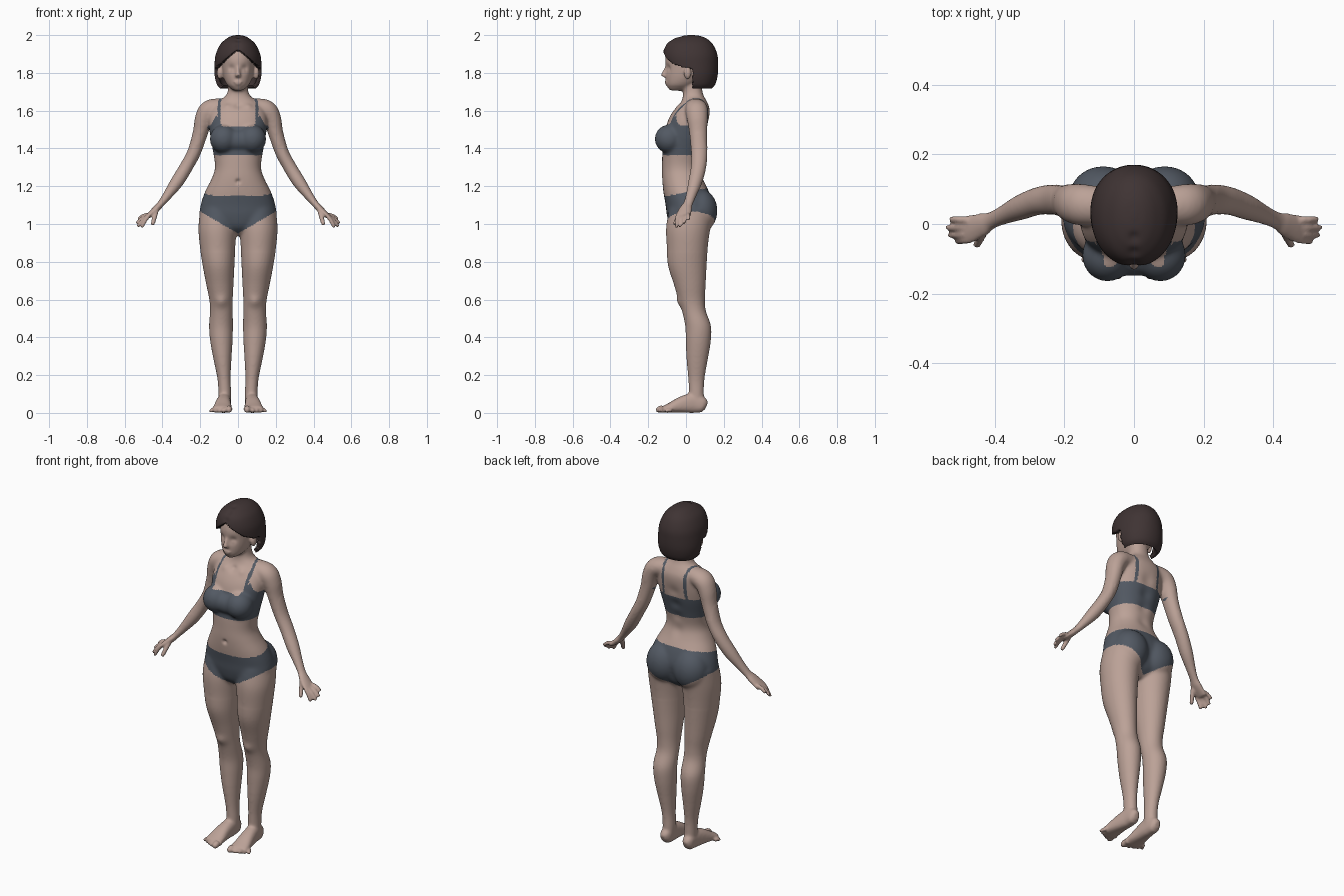
import bpy, bmesh, math
from mathutils import Vector, Matrix

if "Cube" in bpy.data.objects:
    bpy.data.objects.remove(bpy.data.objects["Cube"])


def material(name, rgb):
    m = bpy.data.materials.new(name)
    m.use_nodes = True
    m.diffuse_color = (*rgb, 1)
    m.node_tree.nodes["Principled BSDF"].inputs["Base Color"].default_value = (*rgb, 1)
    return m


skin = material("skin", (.5, .36, .31))
cloth = material("grey underwear", (.085, .1, .125))
dark = material("dark brown hair", (.05, .034, .034))


def spline(rows, steps):
    """Catmull-Rom interpolation through rows of numbers."""
    pts = [rows[0]] + list(rows) + [rows[-1]]
    out = []
    for a, b, c, d in zip(pts, pts[1:], pts[2:], pts[3:]):
        for i in range(steps):
            t = i / steps
            out.append([q + t / 2 * (r - p + t * (2*p - 5*q + 4*r - s + t * (3*(q - r) + s - p)))
                        for p, q, r, s in zip(a, b, c, d)])
    return out + [list(rows[-1])]


def loft(bm, rows, ref=(0, 1, 0), flat=False, side=1, steps=5, n=32, power=2):
    """Skin of oval rings; each row is x, y, z, radius across ref, radius along ref."""
    rows = spline(rows, steps)
    rings = []
    for i, (x, y, z, ra, rb) in enumerate(rows):
        lo, hi = rows[max(i - 1, 0)], rows[min(i + 1, len(rows) - 1)]
        d = Vector((0, 0, 1)) if flat else (Vector(hi[:3]) - Vector(lo[:3])).normalized()
        v = Vector(ref)
        v = (v - d * v.dot(d)).normalized()
        u = v.cross(d)
        ring = []
        for k in range(n):
            c, s = math.cos(math.tau * k / n), math.sin(math.tau * k / n)
            c, s = (math.copysign(abs(w) ** (2 / power), w) for w in (c, s))
            p = Vector((x, y, z)) + u * c * ra + v * s * rb
            ring.append(bm.verts.new((p.x * side, p.y, p.z)))
        rings.append(ring)
    faces = [bm.faces.new(rings[0]), bm.faces.new(rings[-1])]
    for a, b in zip(rings, rings[1:]):
        for k in range(n):
            faces.append(bm.faces.new((a[k], a[k - 1], b[k - 1], b[k])))
    bmesh.ops.recalc_face_normals(bm, faces=faces)


def slices(rows):
    """Turn height, half width, front, back into centred rows."""
    return [(0, (f + b) / 2, z, w, (b - f) / 2) for z, w, f, b in rows]


def ball(bm, place, size):
    m = Matrix.Translation(place) @ Matrix.Diagonal((*size, 1))
    bmesh.ops.create_uvsphere(bm, u_segments=24, v_segments=16, radius=1, matrix=m)


def finger(bm, a, b, r, side, droop=.006):
    a, b = Vector(a), Vector(b)
    mid = (a + b) / 2 + Vector((0, 0, droop))
    tip = b + (b - mid).normalized() * r * .5
    loft(bm, [(*a, r, r), (*mid, r, r), (*b, r * .85, r * .85), (*tip, r * .3, r * .3)],
         side=side, n=12, steps=3)


def push(bm, centre, reach, shift):
    """Soft sculpting dab."""
    c, s = Vector(centre), Vector(shift)
    for v in bm.verts:
        q = (v.co - c).length / reach
        if q < 2.5:
            v.co += s * math.exp(-q * q)


def make_object(name, bm, mats):
    me = bpy.data.meshes.new(name)
    bm.to_mesh(me)
    bm.free()
    for m in mats:
        me.materials.append(m)
    ob = bpy.data.objects.new(name, me)
    bpy.context.collection.objects.link(ob)
    return ob


# Trunk, neck and head
bm = bmesh.new()
loft(bm, slices([
    (.94, .05, -.03, .06), (.98, .12, -.08, .11), (1.04, .198, -.1, .13), (1.1, .198, -.108, .14),
    (1.17, .175, -.12, .122), (1.24, .14, -.127, .09), (1.3, .122, -.127, .075),
    (1.38, .132, -.125, .088), (1.47, .148, -.115, .11), (1.55, .155, -.095, .122),
    (1.61, .14, -.06, .125), (1.65, .1, -.025, .11), (1.69, .058, -.015, .09),
    (1.76, .052, -.015, .08)]), flat=True, power=2.2)
loft(bm, slices([
    (1.705, .02, -.085, -.03), (1.715, .036, -.094, .02), (1.74, .06, -.104, .06),
    (1.78, .078, -.108, .12), (1.83, .086, -.108, .14), (1.88, .088, -.108, .14),
    (1.93, .078, -.09, .13), (1.97, .045, -.04, .09)]), flat=True, power=2.1)
loft(bm, [(0, -.098, 1.84, .007, .01), (0, -.112, 1.81, .009, .012),
          (0, -.118, 1.788, .015, .014), (0, -.108, 1.776, .012, .006)], flat=True, n=16)
ball(bm, (0, -.104, 1.752), (.022, .009, .006))
ball(bm, (0, -.101, 1.741), (.018, .009, .006))
ball(bm, (0, -.09, 1.442), (.12, .06, .06))

for side in (1, -1):
    # Ears, chest and seat
    ball(bm, (side * .096, .008, 1.8), (.016, .02, .034))
    ball(bm, (side * .076, -.09, 1.45), (.074, .076, .076))
    ball(bm, (side * .088, .075, 1.07), (.1, .092, .115))
    # Arm
    loft(bm, [(.05, .05, 1.625, .04, .05), (.145, .055, 1.608, .052, .06),
              (.18, .06, 1.56, .048, .056), (.2, .065, 1.48, .04, .048),
              (.232, .07, 1.38, .036, .044), (.275, .066, 1.3, .035, .04),
              (.325, .048, 1.22, .034, .036), (.375, .026, 1.15, .024, .027),
              (.41, .01, 1.105, .018, .025), (.435, -.002, 1.078, .018, .034),
              (.475, -.016, 1.042, .013, .04), (.487, -.018, 1.032, .008, .034)], side=side)
    # Fingers and thumb
    for root, tip in (((.475, -.046, 1.04), (.508, -.05, .985)), ((.48, -.029, 1.04), (.528, -.032, .99)),
                      ((.482, -.008, 1.042), (.535, -.01, 1.006)), ((.476, .012, 1.05), (.526, .014, 1.026))):
        finger(bm, root, tip, .0105, side)
    finger(bm, (.43, -.02, 1.075), (.452, -.06, 1.0), .0125, side, 0)
    # Leg
    loft(bm, [(.105, .03, 1.08, .095, .12), (.109, .012, .98, .101, .118),
              (.108, .007, .88, .094, .109), (.103, .007, .78, .084, .102),
              (.096, .02, .68, .072, .084), (.09, .03, .6, .062, .07),
              (.088, .042, .54, .06, .063), (.09, .064, .46, .063, .068),
              (.088, .065, .38, .059, .066), (.082, .059, .28, .047, .056),
              (.074, .055, .18, .035, .043), (.07, .055, .1, .034, .04),
              (.071, .055, .04, .032, .042)], flat=True, side=side)
    # Foot and toes
    loft(bm, [(.073, .108, .035, .014, .02), (.073, .09, .042, .03, .04), (.073, .04, .052, .035, .052),
              (.078, -.02, .044, .041, .044), (.082, -.08, .028, .049, .028),
              (.084, -.115, .019, .05, .019), (.085, -.125, .016, .046, .013)],
         ref=(0, 0, 1), side=side, power=2.4)
    for i in range(5):
        x, r = .048 + .0195 * i + .006 * (i > 0), .0155 - .0012 * i if i else .0185
        finger(bm, (x, -.1 + .006 * i, r), (x + .003 * i, -.15 + .011 * i, r * .8), r, side)

# Fuse everything into one continuous skin
parts = make_object("body_parts", bm, [])
mod = parts.modifiers.new("fuse", "REMESH")
mod.mode, mod.voxel_size = "VOXEL", .006
fused = parts.evaluated_get(bpy.context.evaluated_depsgraph_get()).to_mesh()
bm = bmesh.new()
bm.from_mesh(fused)
bpy.data.objects.remove(parts)


def soften(verts, times):
    for _ in range(times):
        bmesh.ops.smooth_vert(bm, verts=verts, factor=.5, use_axis_x=True, use_axis_y=True, use_axis_z=True)


soften([v for v in bm.verts if .85 < v.co.z < 1.73 and abs(v.co.x) < .24], 14)
soften([v for v in bm.verts if .04 < v.co.z < .3], 5)
soften(bm.verts, 2)

# Navel, eye sockets, lids, collar hollow, knees, spine furrow
push(bm, (0, -.127, 1.225), .012, (0, .012, 0))
push(bm, (0, -.05, 1.63), .02, (0, .012, 0))
for z in (1.28, 1.36, 1.44, 1.52):
    push(bm, (0, .1, z), .035, (0, -.01, 0))
for s in (1, -1):
    push(bm, (s * .036, -.1, 1.822), .02, (0, .012, 0))
    push(bm, (s * .036, -.095, 1.815), .01, (0, -.006, 0))
    push(bm, (s * .088, -.03, .59), .03, (0, -.01, 0))
    push(bm, (s * .06, -.05, 1.63), .02, (0, -.006, .004))


def clothed(p):
    """Briefs, bra and shoulder straps by position."""
    x, y, z = abs(p.x), p.y, p.z
    if x < .23 and .95 + .58 * x < z < 1.148 + .2 * max(y + .1, 0):
        return True
    if x > .162 or z < 1.365:
        return False
    if y < .03:
        top = 1.515 + max(0, .06 - 1.8 * abs(x - .115)) + .2 * max(0, x - .13)
    else:
        top = 1.485
    strap = .1 - .25 * max(0, min(y, .12))
    return z < top or (z < 1.68 and abs(x - strap) < .0075)


for f in bm.faces:
    f.smooth = True
    f.material_index = int(clothed(f.calc_center_median()))
make_object("body", bm, [skin, cloth])

# Bobbed hair with a parted opening for the face
bm = bmesh.new()
loft(bm, slices([
    (1.715, .092, -.03, .135), (1.74, .112, -.06, .155), (1.79, .124, -.09, .168),
    (1.85, .124, -.115, .17), (1.9, .117, -.122, .165), (1.95, .094, -.107, .143),
    (1.98, .063, -.07, .112), (1.995, .035, -.025, .075), (2, .008, .015, .04)]),
    flat=True, steps=8, n=96, power=2.1)
gone = []
for f in bm.faces:
    f.smooth = True
    p = f.calc_center_median()
    if p.z < 1.716 or (p.y < .035 and p.z < 1.93 - .85 * abs(p.x)):
        gone.append(f)
bmesh.ops.delete(bm, geom=gone, context="FACES")
for y, z in ((-.11, 1.94), (-.08, 1.97), (-.04, 1.99)):
    push(bm, (0, y, z), .016, (0, .004, -.005))
hair = make_object("hair", bm, [dark])
shell = hair.modifiers.new("thickness", "SOLIDIFY")
shell.thickness, shell.offset = .022, -1
